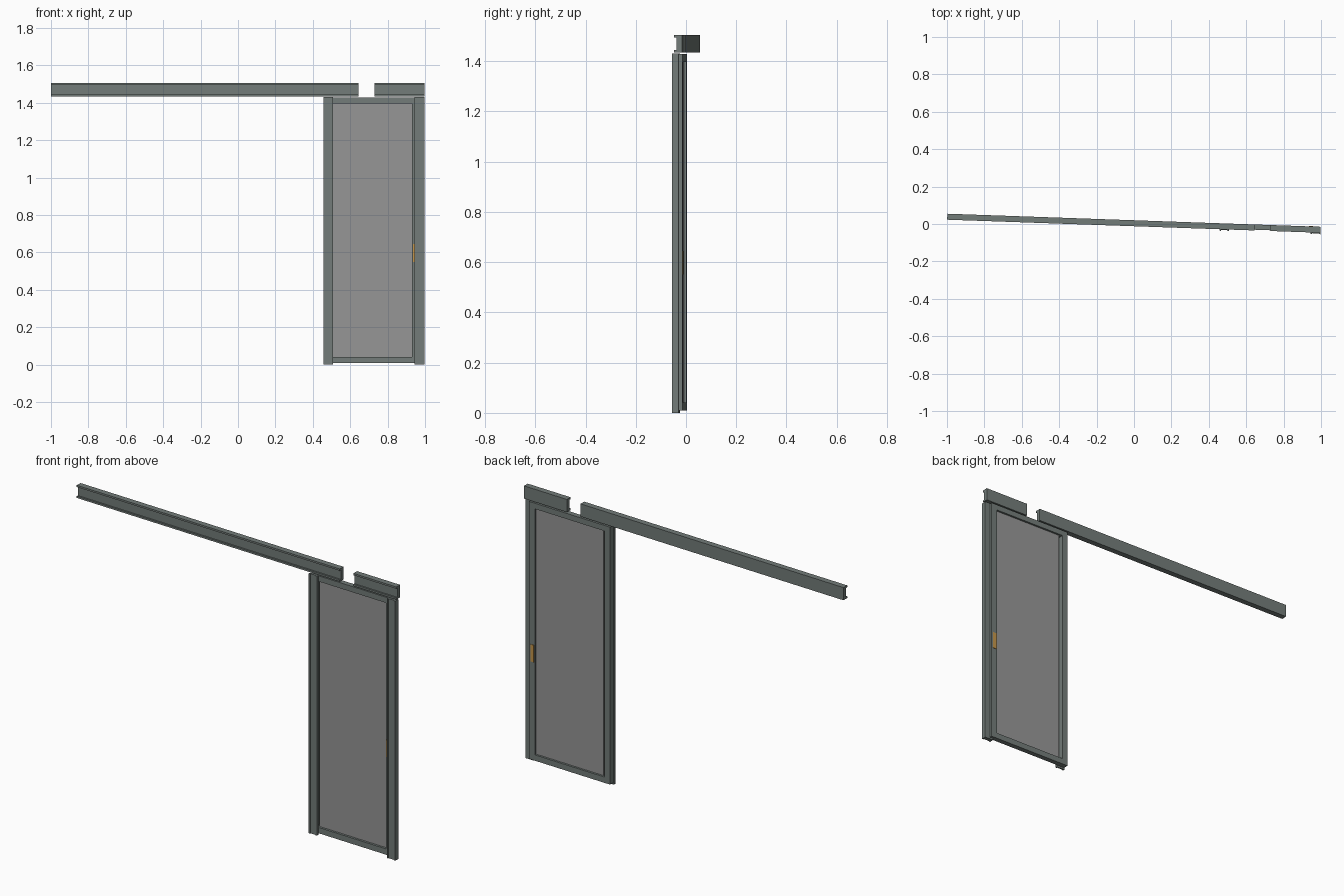
import bpy, bmesh
from mathutils import Matrix

if "Cube" in bpy.data.objects:
    bpy.data.objects.remove(bpy.data.objects["Cube"])

# The whole assembly is turned slightly about z
PLACE = Matrix.Translation((0, 0.004, 0)) @ Matrix.Rotation(-0.035, 4, 'Z')


def material(name, color):
    m = bpy.data.materials.new(name)
    m.diffuse_color = color
    m.use_nodes = True
    m.node_tree.nodes["Principled BSDF"].inputs["Base Color"].default_value = m.diffuse_color
    return m


METAL = material("grey_metal", (0.17, 0.20, 0.19, 1))
GLASS = material("smoked_glass", (0.30, 0.30, 0.30, 0.5))
BRASS = material("brass", (0.55, 0.30, 0.07, 1))


def extrude(name, points, vec, mat):
    """Closed profile swept along a vector."""
    bm = bmesh.new()
    face = bm.faces.new([bm.verts.new(p) for p in points])
    new = bmesh.ops.extrude_face_region(bm, geom=[face])['geom']
    bmesh.ops.translate(bm, vec=vec,
                        verts=[v for v in new if isinstance(v, bmesh.types.BMVert)])
    bmesh.ops.recalc_face_normals(bm, faces=bm.faces)
    bm.transform(PLACE)
    me = bpy.data.meshes.new(name)
    bm.to_mesh(me)
    bm.free()
    me.materials.append(mat)
    ob = bpy.data.objects.new(name, me)
    bpy.context.collection.objects.link(ob)
    return ob


def box(name, x0, x1, y0, y1, z0, z1, mat=METAL):
    pts = [(x0, y0, z0), (x1, y0, z0), (x1, y1, z0), (x0, y1, z0)]
    return extrude(name, pts, (0, 0, z1 - z0), mat)


def channel(a0, a1, front, back, lip, depth):
    """Front-open shallow C section as (across, y) pairs."""
    return [(a0, front), (a0 + lip, front), (a0 + lip, front + depth),
            (a1 - lip, front + depth), (a1 - lip, front), (a1, front),
            (a1, back), (a0, back)]


# Overhead track, in two lengths
for name, x0, x1 in (("long_track", -0.999, 0.645), ("short_track", 0.73, 0.998)):
    prof = channel(1.435, 1.505, -0.016, 0.016, 0.010, 0.009)
    extrude(name, [(x0, y, z) for z, y in prof], (x1 - x0, 0, 0), METAL)

# Front posts
for name, x0, x1, back in (("left_post", 0.457, 0.508, -0.012),
                           ("right_post", 0.946, 0.998, 0.002)):
    prof = channel(x0, x1, -0.024, back, 0.008, 0.004)
    extrude(name, [(x, y, 0) for x, y in prof], (0, 0, 1.43), METAL)

# Door leaf frame behind the posts
Y0, Y1 = -0.012, 0.016
box("left_stile", 0.46, 0.493, Y0, Y1, 0.01, 1.428)
box("right_stile", 0.93, 0.966, Y0, Y1, 0.01, 1.428)
box("bottom_rail", 0.493, 0.93, Y0, Y1, 0.01, 0.042)
box("top_rail", 0.493, 0.93, Y0, Y1, 1.397, 1.428)

# Glass pane and pull handle
box("glass_pane", 0.508, 0.93, 0.000, 0.005, 0.042, 1.397, GLASS)
box("pull_handle", 0.936, 0.957, Y0 - 0.002, Y1 + 0.002, 0.55, 0.645, BRASS)
